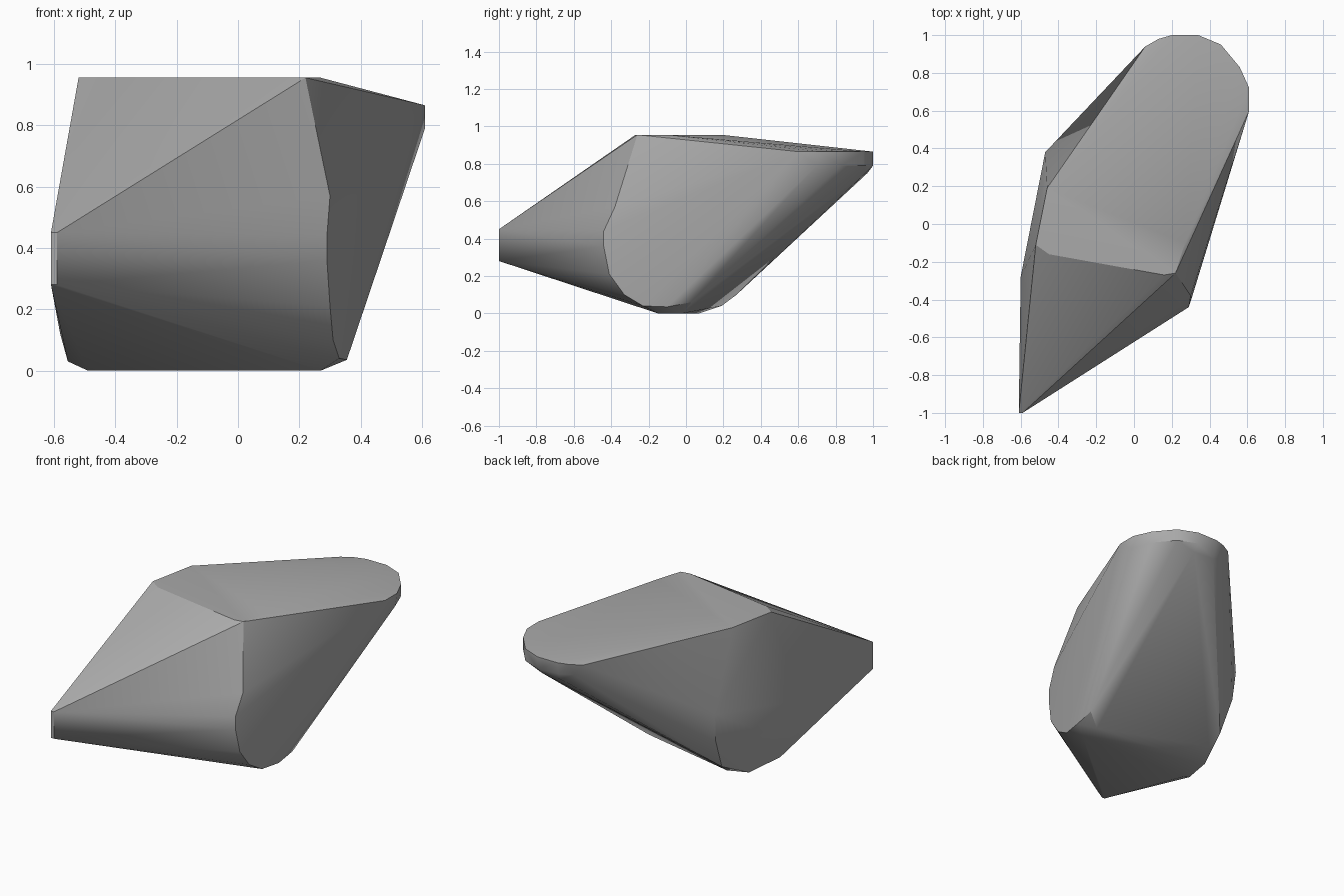
import bpy
import bmesh
import math

# Remove the default cube
cube = bpy.data.objects.get("Cube")
if cube:
    bpy.data.objects.remove(cube, do_unlink=True)


def make_material(name, color):
    material = bpy.data.materials.new(name)
    material.use_nodes = True
    material.diffuse_color = color
    shader = material.node_tree.nodes["Principled BSDF"]
    shader.inputs["Base Color"].default_value = color
    return material


def make_hull(name, outlines, material):
    """Wrap a tight convex skin around all outline points."""
    bm = bmesh.new()
    for outline in outlines:
        for point in outline:
            bm.verts.new(point)
    result = bmesh.ops.convex_hull(bm, input=bm.verts)
    unused = [v for v in bm.verts if not v.link_faces]
    bmesh.ops.delete(bm, geom=unused, context="VERTS")
    bmesh.ops.recalc_face_normals(bm, faces=bm.faces)
    mesh = bpy.data.meshes.new(name)
    bm.to_mesh(mesh)
    bm.free()
    mesh.materials.append(material)
    body = bpy.data.objects.new(name, mesh)
    bpy.context.collection.objects.link(body)
    return body


# Narrow upright edge at the front
front_edge = [(x, -1, z) for x in (-.61, -.59) for z in (.28, .45)]

# Flat top that slopes down to the back
top_rim = [(x, y, .955) for x, y in (
    (-.52, -.11), (-.45, -.16), (.16, -.27), (.22, -.26), (.27, -.1), (-.46, .19))]

# Rounded back end: upper rim and a slightly drawn-in lower rim
back_rim = [(x, y, .865) for x, y in (
    (.61, .6), (.61, .72), (.56, .83), (.46, .95), (.34, 1), (.2, 1), (.13, .98), (.06, .94))]
back_lower_rim = [(x, y, .79) for x, y in (
    (.61, .7), (.56, .83), (.46, .95), (.34, 1), (.2, .99), (.12, .95))]
back_lip = [(.2, .97, .75), (.34, .96, .75)]

# Rounded outline of the left side
left_side = [
    (.3, -.38, .57), (.29, -.44, .44), (.29, -.44, .36), (.3, -.41, .21),
    (.31, -.33, .1), (.33, -.23, .04), (.355, -.1, .035), (.36, .03, .06)]

# Rounded outline of the right side
right_side = [
    (-.47, .38, .48), (-.46, .36, .3), (-.44, .27, .1), (-.42, .19, .04),
    (-.6, -.28, .35), (-.58, -.2, .12), (-.555, -.15, .03)]

# Flat underside
underside = [(x, y, 0) for x, y in ((-.49, -.13), (-.49, .07), (.27, -.15), (.27, -.02))]

stone = make_material("stone grey", (.4, .4, .4, 1))
body = make_hull("faceted_stone", [
    front_edge, top_rim, back_rim, back_lower_rim, back_lip,
    left_side, right_side, underside], stone)

# Smooth shading that keeps the sharp ridges
bpy.ops.object.select_all(action="DESELECT")
body.select_set(True)
bpy.context.view_layer.objects.active = body
bpy.ops.object.shade_smooth_by_angle(angle=math.radians(30))
